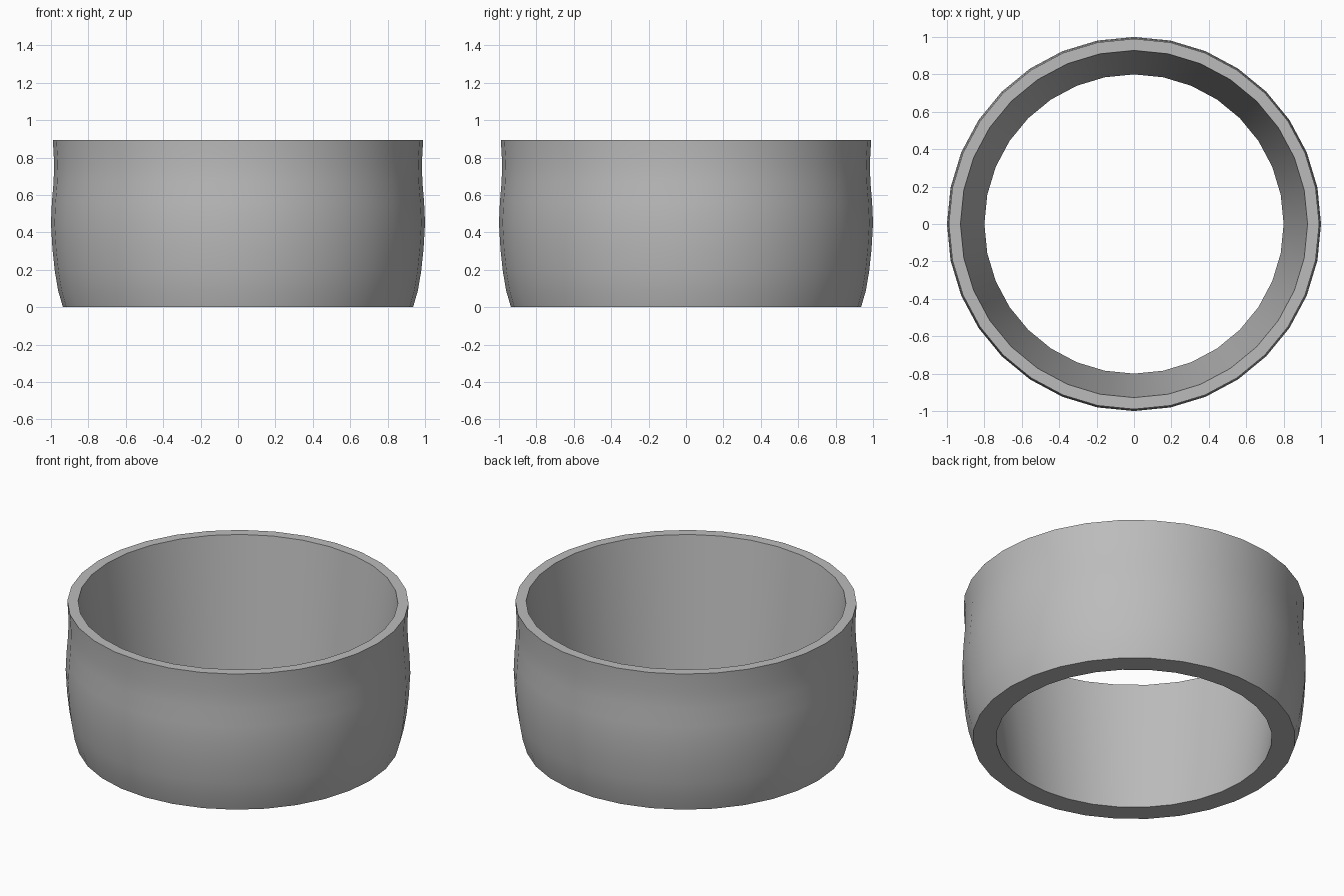
import bpy, bmesh, math

if "Cube" in bpy.data.objects:
    bpy.data.objects.remove(bpy.data.objects["Cube"])

SIDES = 32

# Closed wall section (radius, height): bulging outside, tapered bore
OUTER = [(0.936, 0), (0.962, 0.09), (0.979, 0.19), (0.992, 0.31), (1.0, 0.45),
         (0.995, 0.56), (0.986, 0.67), (0.983, 0.77), (0.99, 0.893)]
INNER = [(0.928, 0.893), (0.8, 0.0)]
section = OUTER + INNER

# Lathe the section into a ring
bm = bmesh.new()
rings = []
for i in range(SIDES):
    a = 2 * math.pi * i / SIDES
    rings.append([bm.verts.new((r * math.cos(a), r * math.sin(a), z)) for r, z in section])
n = len(section)
for i in range(SIDES):
    p, q = rings[i], rings[(i + 1) % SIDES]
    for j in range(n):
        k = (j + 1) % n
        bm.faces.new((p[j], q[j], q[k], p[k]))
bmesh.ops.recalc_face_normals(bm, faces=bm.faces)
mesh = bpy.data.meshes.new("ring_band")
bm.to_mesh(mesh)
bm.free()

band = bpy.data.objects.new("ring_band", mesh)
bpy.context.collection.objects.link(band)

# Plain grey finish
grey = bpy.data.materials.new("grey")
grey.diffuse_color = (0.5, 0.5, 0.5, 1)
grey.use_nodes = True
grey.node_tree.nodes["Principled BSDF"].inputs["Base Color"].default_value = grey.diffuse_color
mesh.materials.append(grey)

# Smooth walls, crisp rims
bpy.context.view_layer.objects.active = band
band.select_set(True)
bpy.ops.object.shade_smooth_by_angle(angle=math.radians(40))
